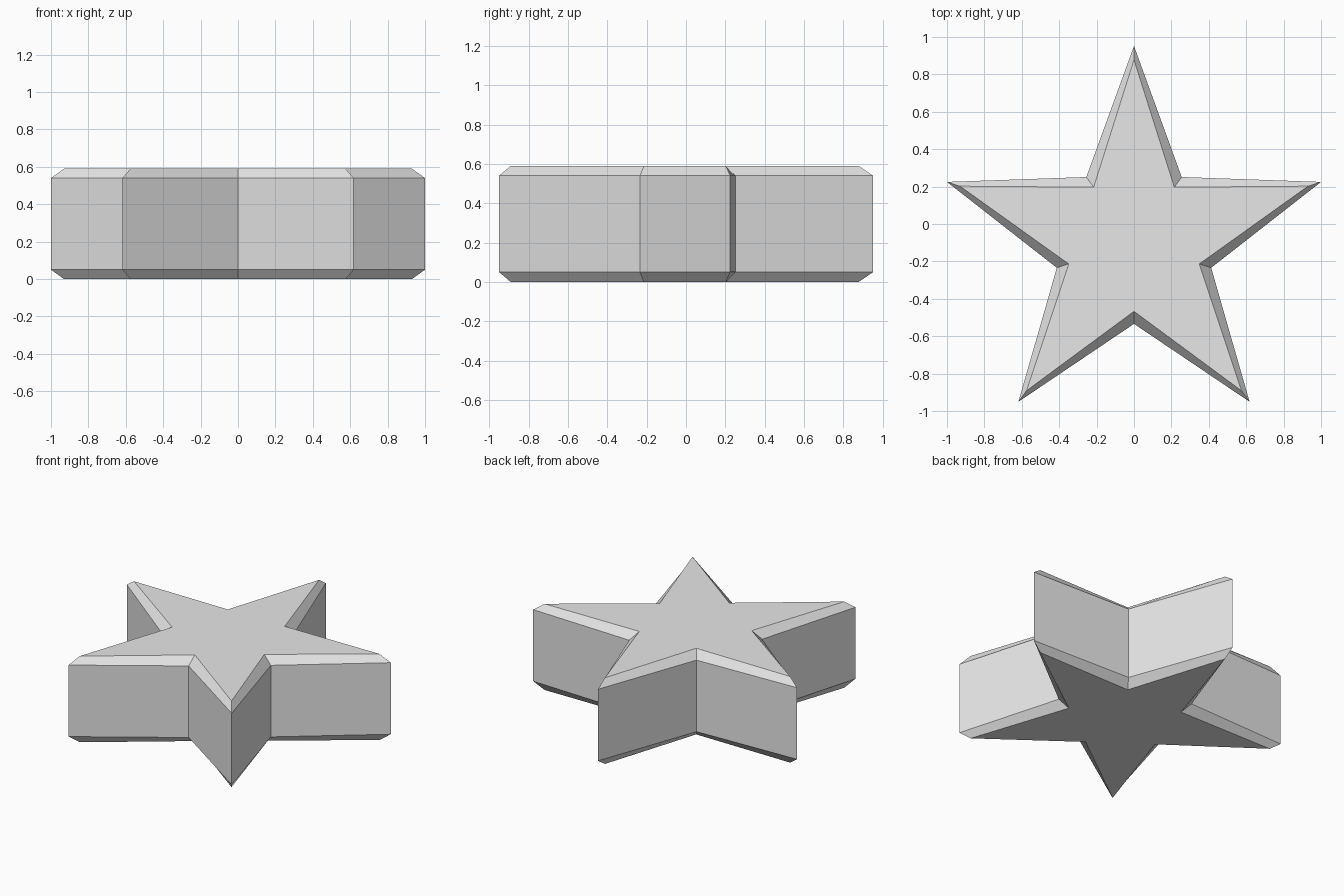
import bpy, bmesh, math

if "Cube" in bpy.data.objects:
    bpy.data.objects.remove(bpy.data.objects["Cube"])

CENTRE_Y = -0.1

# Plain grey for the whole star
grey = bpy.data.materials.new("light_grey")
grey.diffuse_color = (0.8, 0.8, 0.8, 1.0)
grey.use_nodes = True
grey.node_tree.nodes["Principled BSDF"].inputs["Base Color"].default_value = grey.diffuse_color


def star_ring(bm, tip, valley, z):
    """Ten verts alternating between point tips and valleys."""
    ring = []
    for i in range(10):
        r = tip if i % 2 == 0 else valley
        a = math.pi / 2 + i * math.pi / 5
        ring.append(bm.verts.new((r * math.cos(a), CENTRE_Y + r * math.sin(a), z)))
    return ring


bm = bmesh.new()

# Outline rings: small at the caps, full size along the wall
rings = [star_ring(bm, *p) for p in (
    (0.978, 0.367, 0.0),
    (1.0515, 0.434, 0.05),
    (1.0515, 0.434, 0.54),
    (0.978, 0.367, 0.59),
)]

# Bottom and top caps
bm.faces.new(rings[0][::-1])
bm.faces.new(rings[3])

# Straight wall, with bevel bands above and below that face inward
for level, (low, high) in enumerate(zip(rings, rings[1:])):
    for i in range(10):
        j = (i + 1) % 10
        face = bm.faces.new((low[i], low[j], high[j], high[i]))
        if level != 1:
            face.normal_flip()

mesh = bpy.data.meshes.new("star")
bm.to_mesh(mesh)
bm.free()
mesh.materials.append(grey)
star = bpy.data.objects.new("star", mesh)
bpy.context.collection.objects.link(star)
